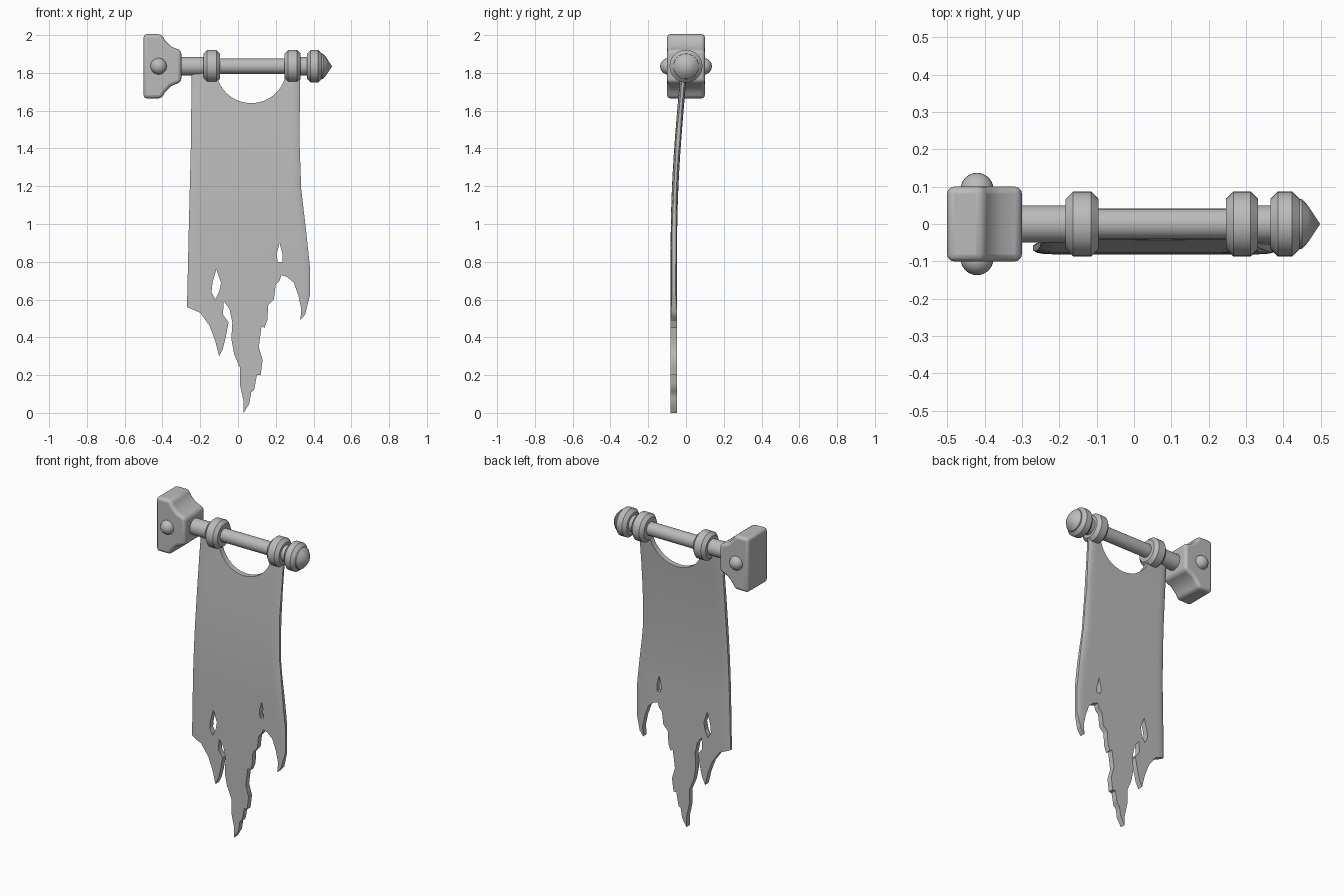
import bpy, bmesh, math
from mathutils import Vector

if "Cube" in bpy.data.objects:
    bpy.data.objects.remove(bpy.data.objects["Cube"])

AXIS_Z = 1.835

grey = bpy.data.materials.new("plain_grey")
grey.use_nodes = True
grey.diffuse_color = (0.5, 0.5, 0.5, 1)
grey.node_tree.nodes["Principled BSDF"].inputs["Base Color"].default_value = grey.diffuse_color


def finish(name, bm, angle=40):
    """Turn a bmesh into a smooth shaded object."""
    bmesh.ops.recalc_face_normals(bm, faces=bm.faces[:])
    mesh = bpy.data.meshes.new(name)
    bm.to_mesh(mesh)
    bm.free()
    mesh.materials.append(grey)
    obj = bpy.data.objects.new(name, mesh)
    bpy.context.collection.objects.link(obj)
    bpy.ops.object.select_all(action='DESELECT')
    obj.select_set(True)
    bpy.context.view_layer.objects.active = obj
    bpy.ops.object.shade_smooth_by_angle(angle=math.radians(angle))
    return obj


def lathe(name, profile):
    """Spin (x, radius) points around the pole axis."""
    bm = bmesh.new()
    verts = [bm.verts.new((x, 0, AXIS_Z + r)) for x, r in profile]
    edges = [bm.edges.new(pair) for pair in zip(verts, verts[1:])]
    bmesh.ops.spin(bm, geom=verts + edges, cent=(0, 0, AXIS_Z), axis=(1, 0, 0),
                   angle=math.tau, steps=32, use_duplicate=False)
    bmesh.ops.remove_doubles(bm, verts=bm.verts[:], dist=0.0001)
    return finish(name, bm)


def ring(name, x0, x1, radius=0.087, bevel=0.02):
    lathe(name, [(x0, 0), (x0, radius - bevel), (x0 + bevel * 0.4, radius - bevel * 0.6),
                 (x0 + bevel, radius), (x1 - bevel, radius),
                 (x1 - bevel * 0.4, radius - bevel * 0.6), (x1, radius - bevel), (x1, 0)])


# Pole, collars and pointed end
lathe("pole", [(-0.32, 0), (-0.32, 0.05), (-0.14, 0.05), (-0.14, 0.041),
               (0.28, 0.041), (0.28, 0.05), (0.4, 0.05), (0.4, 0)])
ring("left_collar", -0.183, -0.095)
ring("right_collar", 0.246, 0.332)
ring("end_collar", 0.365, 0.443)
lathe("end_point", [(0.43, 0), (0.43, 0.068), (0.45, 0.066), (0.465, 0.05), (0.498, 0)])

# Wall bracket: flared profile, mirrored top to bottom
upper = [(-0.5, 0.17), (-0.405, 0.17), (-0.385, 0.135), (-0.355, 0.105), (-0.3, 0.083)]
outline = upper + [(x, -z) for x, z in reversed(upper)]
bm = bmesh.new()
face = bm.faces.new([bm.verts.new((x, -0.1, AXIS_Z + z)) for x, z in outline])
side = bmesh.ops.extrude_face_region(bm, geom=[face])["geom"]
bmesh.ops.translate(bm, vec=(0, 0.2, 0), verts=[v for v in side if isinstance(v, bmesh.types.BMVert)])
bracket = finish("wall_bracket", bm)
bevel = bracket.modifiers.new("soft_edges", 'BEVEL')
bevel.width, bevel.segments, bevel.limit_method = 0.018, 3, 'ANGLE'
bevel.angle_limit = math.radians(40)

# Rivets on both faces of the bracket
for label, y in (("front", -0.093), ("back", 0.093)):
    bm = bmesh.new()
    bmesh.ops.create_uvsphere(bm, u_segments=24, v_segments=14, radius=0.044)
    bmesh.ops.translate(bm, vec=(-0.42, y, AXIS_Z), verts=bm.verts[:])
    finish(label + "_rivet", bm)

# Torn cloth outline in hundredths, from the lower left corner to the right edge
torn = [(-27, 56), (-20, 53), (-15, 46), (-12, 38), (-10, 30), (-8, 34), (-6.5, 40),
        (-5, 48), (-8, 52), (-7.5, 59), (-4.5, 55), (-3, 48), (-3.5, 39), (-2, 31),
        (1, 24), (1, 15), (3, 6), (3, 0), (6, 5), (7, 11), (8.5, 12), (10, 20),
        (12, 20), (13, 28), (11, 35), (12.5, 46), (14, 45), (15.5, 49), (16, 57),
        (19, 60), (20, 68), (22, 70), (23, 73), (26, 72), (29.5, 69), (32, 62), (33.5, 55),
        (33, 49), (35.5, 52), (38, 62), (38, 78), (36, 97), (33.5, 118), (32.5, 145),
        (33, 182), (25.5, 182)]
# Sagging neckline, then the left edge
torn += [(7 + 18.5 * math.cos(a), 182 - 18 * math.sin(a))
         for a in (math.pi * i / 20 for i in range(1, 20))]
torn += [(-11.5, 182), (-24.5, 182), (-25, 140), (-26, 100)]
left_hole = [(-11.5, 76), (-9, 69), (-10, 64), (-12, 60), (-14, 64), (-13.5, 69)]
right_hole = [(22, 90), (23.5, 84), (23.5, 80), (21, 80), (20.5, 84)]

curve = bpy.data.curves.new("cloth_outline", 'CURVE')
curve.dimensions, curve.fill_mode, curve.extrude = '2D', 'BOTH', 1
for loop in (torn, left_hole, right_hole):
    spline = curve.splines.new('POLY')
    spline.points.add(len(loop) - 1)
    for point, (x, z) in zip(spline.points, loop):
        point.co = (x / 100, z / 100, 0, 1)
    spline.use_cyclic_u = True
helper = bpy.data.objects.new("cloth_outline", curve)
bpy.context.collection.objects.link(helper)
bpy.context.view_layer.update()
flat = bpy.data.meshes.new_from_object(helper.evaluated_get(bpy.context.evaluated_depsgraph_get()))
bpy.data.objects.remove(helper)

bm = bmesh.new()
bm.from_mesh(flat)
bpy.data.meshes.remove(flat)
bmesh.ops.remove_doubles(bm, verts=bm.verts[:], dist=0.0001)


def slice_at(point, normal):
    bmesh.ops.bisect_plane(bm, geom=bm.verts[:] + bm.edges[:] + bm.faces[:],
                           plane_co=point, plane_no=normal)


for i in range(1, 23):
    slice_at((0, i * 0.08, 0), (0, 1, 0))
for i in range(5):
    slice_at((-0.26 + i * 0.015, 0, 0), (1, 0, 0))
for i in range(8):
    slice_at((0.27 + i * 0.015, 0, 0), (1, 0, 0))


def smooth(t):
    t = min(max(t, 0), 1)
    return t * t * (3 - 2 * t)


# Hang the cloth: lean forward towards the bottom, thinner along the side hems
for v in bm.verts:
    x, z, layer = v.co
    left = -0.245 - 0.02 * (1.8 - z)
    right = 0.327 + 0.055 * smooth((1.3 - z) / 0.55)
    inset = 1 - min(max(min(x - left, right - x) / 0.05, 0), 1)
    half = 0.017 * (0.4 + 0.6 * math.sqrt(1 - inset * inset))
    drop = min(max((1.8 - z) / 0.9, 0), 1)
    centre = -0.012 - 0.052 * math.sin(drop * math.pi / 2)
    v.co = Vector((x, centre - half * layer, z))
finish("torn_cloth", bm, 50)
